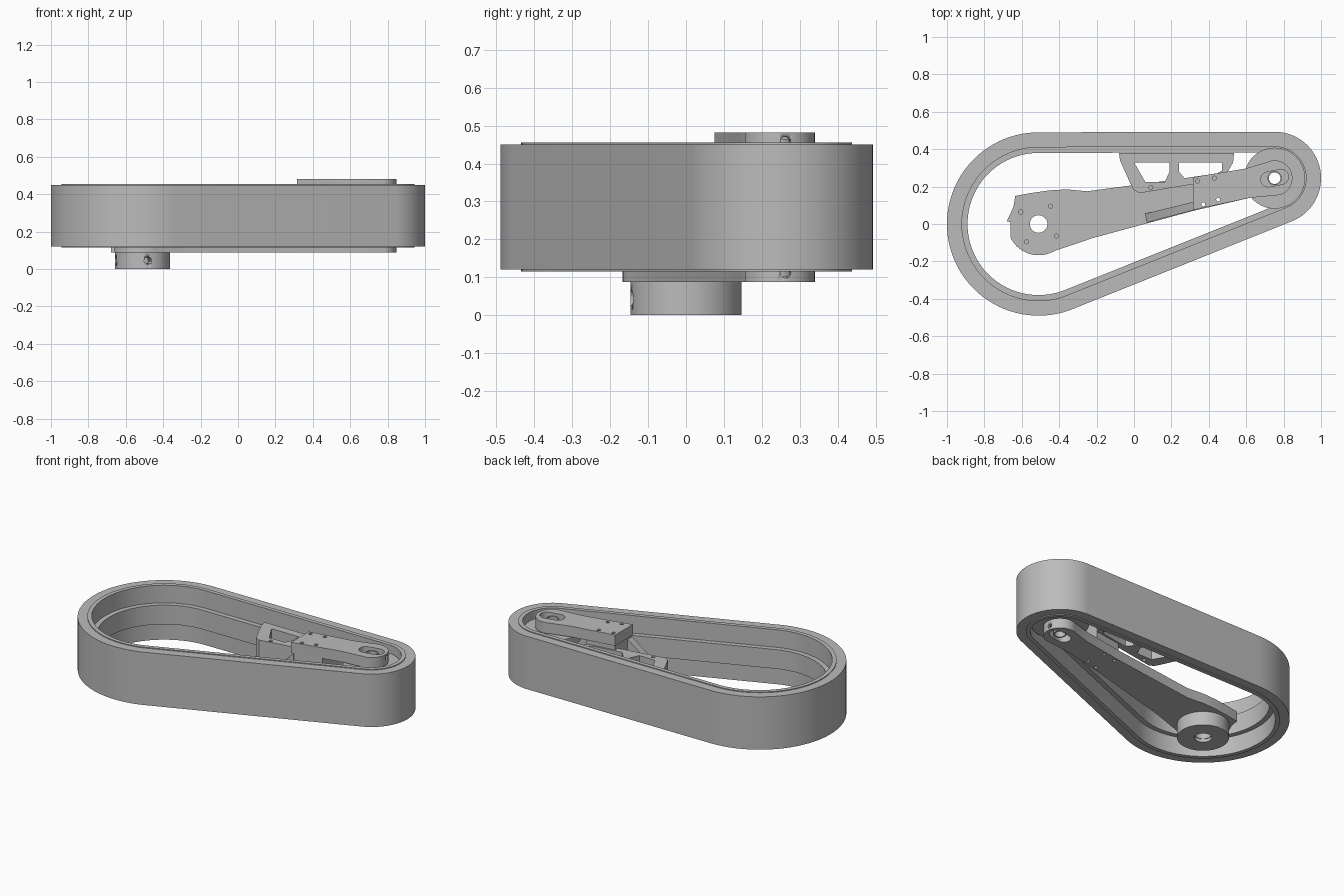
import bpy, bmesh
from math import sin, cos, radians, atan2, acos, hypot, pi
from mathutils import Vector, Matrix

cube = bpy.data.objects.get("Cube")
if cube:
    bpy.data.objects.remove(cube, do_unlink=True)

GREY = (0.5, 0.5, 0.5, 1)
metal = bpy.data.materials.new("plain grey")
metal.use_nodes = True
metal.diffuse_color = GREY
metal.node_tree.nodes["Principled BSDF"].inputs["Base Color"].default_value = GREY

BIG, SMALL = (-0.51, 0.0), (0.752, 0.245)      # pulley centres
BIG_R, SMALL_R = 0.49, 0.248
dx, dy = SMALL[0] - BIG[0], SMALL[1] - BIG[1]
TILT = atan2(dy, dx)
SPREAD = acos((BIG_R - SMALL_R) / hypot(dx, dy))


def finish(name, bm):
    bmesh.ops.recalc_face_normals(bm, faces=bm.faces[:])
    me = bpy.data.meshes.new(name)
    bm.to_mesh(me)
    bm.free()
    me.materials.append(metal)
    ob = bpy.data.objects.new(name, me)
    bpy.context.collection.objects.link(ob)
    bpy.ops.object.select_all(action='DESELECT')
    ob.select_set(True)
    bpy.context.view_layer.objects.active = ob
    bpy.ops.object.shade_smooth_by_angle(angle=radians(30))
    return ob


def arc(c, r, a0, a1, n):
    return [(c[0] + r * cos(a0 + (a1 - a0) * i / n),
             c[1] + r * sin(a0 + (a1 - a0) * i / n)) for i in range(n + 1)]


def circle(c, r, n=32):
    return arc(c, r, 0, 2 * pi, n)[:-1]


def slot(c, half, r):
    ax, ay = cos(TILT) * half, sin(TILT) * half
    return (arc((c[0] + ax, c[1] + ay), r, TILT - pi / 2, TILT + pi / 2, 12)
            + arc((c[0] - ax, c[1] - ay), r, TILT + pi / 2, TILT + 1.5 * pi, 12))


def plate(name, z0, z1, outline, holes=()):
    """Extruded outline with through holes."""
    bm = bmesh.new()
    for loop in [outline, *holes]:
        vs = [bm.verts.new((x, y, z0)) for x, y in loop]
        for i, v in enumerate(vs):
            bm.edges.new((vs[i - 1], v))
    bmesh.ops.triangle_fill(bm, edges=bm.edges[:], use_beauty=True, normal=(0, 0, 1))
    ext = bmesh.ops.extrude_face_region(bm, geom=bm.faces[:], use_keep_orig=True)
    bmesh.ops.translate(bm, vec=(0, 0, z1 - z0),
                        verts=[g for g in ext["geom"] if isinstance(g, bmesh.types.BMVert)])
    return finish(name, bm)


def side_bore(ob, centre, angle, z, r, length=0.2):
    """Horizontal screw hole running outward from centre."""
    d = Vector((cos(angle), sin(angle), 0))
    mat = Matrix.Translation(Vector((*centre, z)) + d * length / 2) @ d.to_track_quat('Z', 'Y').to_matrix().to_4x4()
    bm = bmesh.new()
    bmesh.ops.create_cone(bm, cap_ends=True, segments=20, radius1=r, radius2=r, depth=length, matrix=mat)
    cutter = finish("bore_cutter", bm)
    cutter.hide_render = True
    cutter.hide_set(True)
    cutter.display_type = 'WIRE'
    mod = ob.modifiers.new("bore", 'BOOLEAN')
    mod.operation, mod.object, mod.solver = 'DIFFERENCE', cutter, 'EXACT'
    bpy.context.view_layer.objects.active = ob
    bpy.ops.object.modifier_apply(modifier=mod.name)
    bpy.data.objects.remove(cutter, do_unlink=True)


def belt_path(offset):
    hi, lo = TILT + SPREAD, TILT - SPREAD
    return (arc(BIG, BIG_R - offset, hi, lo + 2 * pi, 64)
            + arc(SMALL, SMALL_R - offset, lo, hi, 48))


# Belt: stepped edges and a guide ridge on the inside
section = [(0, .12), (0, .45), (.055, .45), (.055, .455), (.08, .455), (.08, .345),
           (.11, .345), (.11, .225), (.08, .225), (.08, .115), (.055, .115), (.055, .12)]
bm = bmesh.new()
rings = [[bm.verts.new((x, y, z)) for x, y in belt_path(o)] for o, z in section]
for k, ring in enumerate(rings):
    prev = rings[k - 1]
    for i in range(len(ring)):
        bm.faces.new((prev[i - 1], prev[i], ring[i], ring[i - 1]))
finish("belt", bm)

# Shared hole positions
hub_screws = [circle((BIG[0] + .115 * cos(a), BIG[1] + .115 * sin(a)), .011, 12)
              for a in (radians(56 + 90 * i) for i in range(4))]
clamp_screws = [circle(c, .011, 12) for c in ((.34, .23), (.43, .245), (.37, .105), (.45, .13))]
arm_tip = arc(SMALL, .095, radians(-70), radians(115), 28)
tip_slot = slot(SMALL, .035, .04)

# Long lower arm
lower = plate("lower_arm", .087, .15,
              [(-.66, -.07)] + arc(BIG, .167, radians(210), radians(300), 16)
              + [(-.22, -.075), (.315, .07), (.62, .14)] + arm_tip
              + [(.59, .295), (.315, .25), (-.25, .175), (-.36, .185), (-.45, .18),
                 (-.556, .165), (-.635, .15), (-.645, .09), (-.68, .015), (-.66, .01)],
              [circle(BIG, .05), tip_slot] + hub_screws + clamp_screws)

# Short upper arm
upper = plate("upper_arm", .415, .482,
              [(.315, .075), (.62, .14)] + arm_tip + [(.59, .295), (.315, .25)],
              [tip_slot] + clamp_screws)
for ob, z in ((lower, .112), (upper, .457)):
    side_bore(ob, SMALL, TILT, z, .014)

# Mounting hub under the wide end
hub = plate("hub", 0, .09, circle(BIG, .147, 64), [circle(BIG, .05)])
for a in (TILT - pi / 2, TILT + pi):
    side_bore(hub, BIG, a, .045, .02)
plate("hub_bushing", .02, .155, circle(BIG, .062), [circle(BIG, .047)])

# Spacer block that joins the two arms
plate("arm_spacer", .148, .417, [(.32, .08), (.5, .12), (.5, .27), (.32, .243)], clamp_screws)

# Belt guide with two windows
plate("belt_guide", .2, .385,
      [(-.08, .38), (-.075, .34), (-.03, .24), (.0, .18), (.03, .165), (.33, .215),
       (.49, .22), (.49, .26), (.53, .33), (.535, .38)],
      [[(.0, .33), (.19, .33), (.19, .28), (.165, .225), (.06, .225)],
       [(.24, .33), (.47, .33), (.47, .285), (.44, .27), (.27, .245), (.24, .28)],
       circle((.09, .195), .011, 12)])

# Sloping brace from the lower arm to the upper arm
bm = bmesh.new()
for x, y, z in ((.06, .055, .15), (.07, .008, .15), (.33, .122, .15),
                (.33, .077, .15), (.33, .122, .415), (.33, .077, .415)):
    bm.verts.new((x, y, z))
bmesh.ops.convex_hull(bm, input=bm.verts[:])
finish("brace", bm)

# Grooved idler roller on a hollow axle
for name, z0, z1, r in (("roller_lower_flange", .16, .22, .163), ("roller_groove", .22, .35, .133),
                        ("roller_upper_flange", .35, .405, .163)):
    plate(name, z0, z1, circle(SMALL, r, 56), [circle(SMALL, .036)])
plate("axle", .1, .465, circle(SMALL, .038), [circle(SMALL, .031)])
